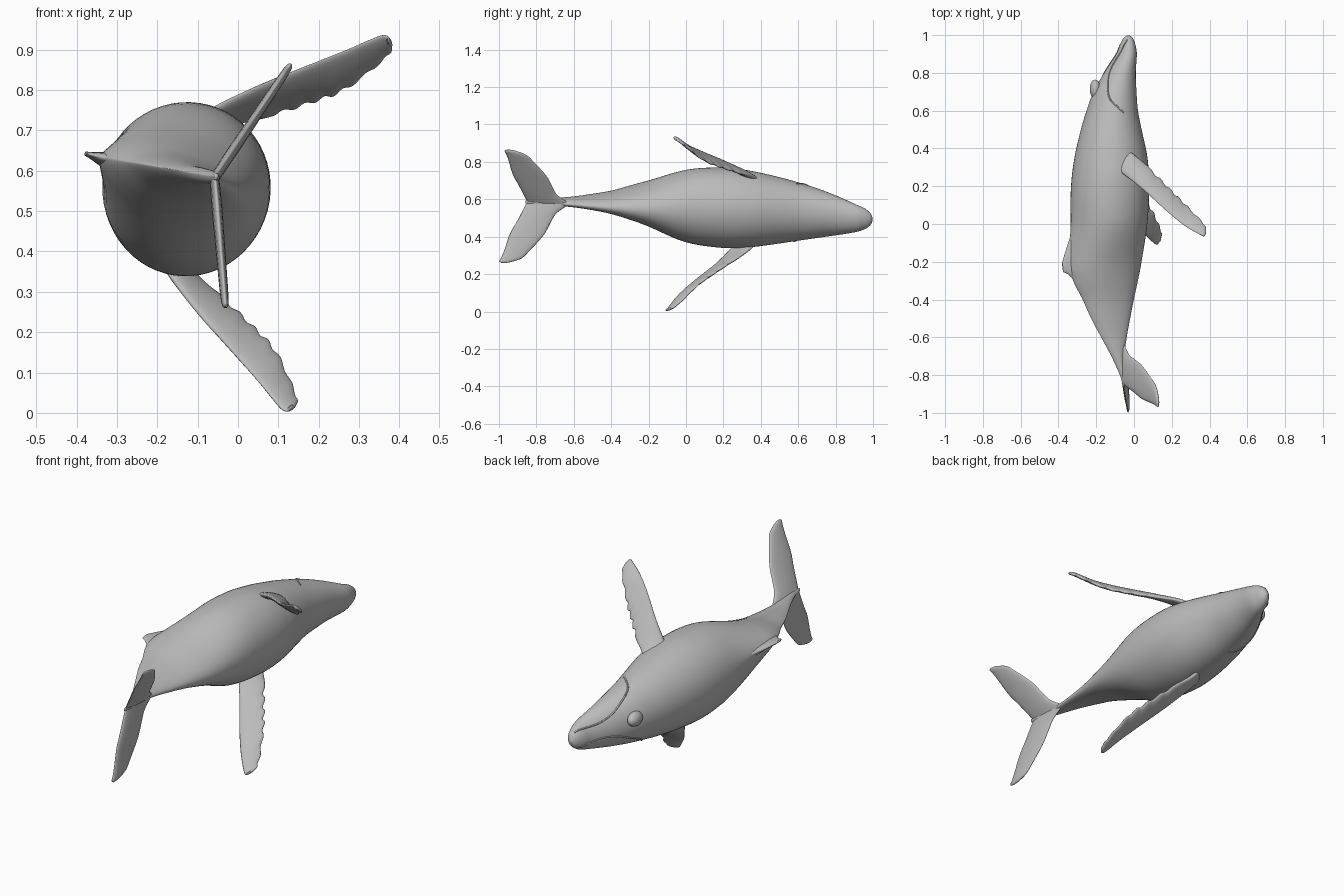
import bpy
import bmesh
from math import sin, cos, pi, radians
from mathutils import Vector, Matrix

if "Cube" in bpy.data.objects:
    bpy.data.objects.remove(bpy.data.objects["Cube"], do_unlink=True)

# The whale is modelled upright (x left, y ahead, z up), then rolled onto its side
POSE = (Matrix.Translation((-0.125, 0, 0.564))
        @ Matrix.Rotation(radians(-75), 4, 'Y')
        @ Matrix.Rotation(radians(2.6), 4, 'Z'))

skin = bpy.data.materials.new("grey_skin")
skin.use_nodes = True
grey = (0.5, 0.5, 0.5, 1)
skin.diffuse_color = grey
skin.node_tree.nodes["Principled BSDF"].inputs["Base Color"].default_value = grey


def spline(rows, t):
    """Smooth interpolation through rows of numbers, t from 0 to 1."""
    n = len(rows) - 1
    i = min(int(t * n), n - 1)
    f = t * n - i
    p = [rows[max(0, min(n, i + k))] for k in (-1, 0, 1, 2)]
    return [b + 0.5 * f * (c - a + f * (2 * a - 5 * b + 4 * c - d
            + f * (3 * (b - c) + d - a))) for a, b, c, d in zip(*p)]


def finish(name, bm):
    bmesh.ops.recalc_face_normals(bm, faces=bm.faces)
    mesh = bpy.data.meshes.new(name)
    bm.to_mesh(mesh)
    bm.free()
    mesh.shade_smooth()
    mesh.materials.append(skin)
    obj = bpy.data.objects.new(name, mesh)
    bpy.context.collection.objects.link(obj)
    obj.matrix_world = POSE
    return obj


def loft(name, rings):
    """Skin a row of closed rings and cap both ends."""
    bm = bmesh.new()
    loops = [[bm.verts.new(p) for p in ring] for ring in rings]
    for a, b in zip(loops, loops[1:]):
        for i in range(len(a)):
            j = (i + 1) % len(a)
            bm.faces.new((a[i], a[j], b[j], b[i]))
    bm.faces.new(loops[0])
    bm.faces.new(loops[-1])
    return finish(name, bm)


# Body sections: position, half width, back height, belly height
BODY = [
    (0.999, 0.008, -0.104, -0.116), (0.985, 0.035, -0.085, -0.133),
    (0.95, 0.06, -0.066, -0.145), (0.9, 0.078, -0.046, -0.152),
    (0.8, 0.108, 0.022, -0.144), (0.7, 0.134, 0.08, -0.146),
    (0.6, 0.157, 0.118, -0.152), (0.5, 0.178, 0.15, -0.17),
    (0.35, 0.204, 0.186, -0.2), (0.2, 0.215, 0.206, -0.208),
    (0, 0.193, 0.214, -0.196), (-0.2, 0.118, 0.23, -0.166),
    (-0.3, 0.084, 0.208, -0.146), (-0.4, 0.055, 0.157, -0.123),
    (-0.5, 0.037, 0.112, -0.102), (-0.6, 0.025, 0.058, -0.082),
    (-0.7, 0.02, 0.004, -0.068), (-0.8, 0.014, -0.042, -0.072),
    (-0.86, 0.008, -0.058, -0.068)]


def body_point(section, angle):
    y, half, top, bottom = section
    c, s = cos(angle), sin(angle)
    keel = max(0, min(1, (0.1 - y) / 0.3))
    power = 1 + 0.5 * keel if s > 0 else 1
    x = half * abs(c) ** power * (1 if c > 0 else -1)
    return Vector((x, y, (top + bottom) / 2 + s * (top - bottom) / 2))


loft("body", [[body_point(spline(BODY, i / 110), 2 * pi * k / 56) for k in range(56)]
              for i in range(111)])


def fin(name, stations, side=1, bumps=0, steps=60):
    """Thin lens-shaped blade; station = leading xyz, trailing xyz, half thickness."""
    path = [spline(stations, i / steps) for i in range(steps + 1)]
    rings = []
    for i, row in enumerate(path):
        before, after = path[max(i - 1, 0)], path[min(i + 1, steps)]
        lead, trail = Vector(row[:3]), Vector(row[3:6])
        span = Vector(after[:3]) + Vector(after[3:6]) - Vector(before[:3]) - Vector(before[3:6])
        normal = span.cross(trail - lead).normalized()
        t = i / steps
        # Knobbly leading edge on the outer blade
        if 0.35 < t < 0.95:
            lead = lead.lerp(trail, bumps * sin((t - 0.35) / 0.6 * pi * 7) ** 2)
        ring = []
        for k in range(20):
            a = 2 * pi * k / 20
            p = lead.lerp(trail, 0.5 - 0.5 * cos(a)) + normal * row[6] * sin(a)
            ring.append((p.x * side, p.y, p.z))
        rings.append(ring)
    return loft(name, rings)


FLIPPER = [
    (0.13, 0.42, -0.03, 0.13, 0.32, 0.06, 0.02),
    (0.195, 0.36, -0.08, 0.21, 0.26, -0.01, 0.018),
    (0.232, 0.29, -0.154, 0.291, 0.167, -0.106, 0.015),
    (0.282, 0.188, -0.243, 0.365, 0.054, -0.209, 0.013),
    (0.335, 0.095, -0.32, 0.426, -0.03, -0.295, 0.011),
    (0.437, -0.02, -0.398, 0.478, -0.08, -0.366, 0.009),
    (0.464, -0.072, -0.396, 0.478, -0.088, -0.385, 0.004)]

# Fluke outline: span, leading edge, trailing edge, half thickness
FLUKE = [(0, -0.62, -0.85, 0.012), (0.05, -0.69, -0.875, 0.013),
         (0.1, -0.72, -0.9, 0.013), (0.165, -0.755, -0.935, 0.012),
         (0.245, -0.825, -0.96, 0.011), (0.285, -0.865, -0.975, 0.01),
         (0.305, -0.915, -0.985, 0.008), (0.313, -0.95, -0.975, 0.003)]
fluke_stations = []
for x, front, back, thick in FLUKE:
    z = -0.06 - 0.35 * x
    fluke_stations.append((x, front, z, x, back, z, thick))

# Mouth corner line: position along the body and height on the section
MOUTH = [(0.975, 0.35), (0.93, 0.6), (0.87, 0.72), (0.8, 0.65),
         (0.74, 0.5), (0.66, 0.3), (0.62, 0.1), (0.585, -0.1)]


def section_at(y):
    """Body section at a given position, found by bisection."""
    low, high = 0.0, 1.0
    for _ in range(30):
        mid = (low + high) / 2
        if spline(BODY, mid)[0] > y:
            low = mid
        else:
            high = mid
    return spline(BODY, low)


def mouth_line(name, side):
    centres = []
    for i in range(61):
        y, height = spline(MOUTH, i / 60)
        p = body_point(section_at(y), height * pi / 2)
        centres.append(Vector((p.x * side, p.y, p.z)))
    rings = []
    for i, p in enumerate(centres):
        run = (centres[min(i + 1, 60)] - centres[max(i - 1, 0)]).normalized()
        u = run.orthogonal().normalized() if i == 0 else (u - run * u.dot(run)).normalized()
        v = run.cross(u)
        rings.append([p + 0.004 * (u * cos(k * pi / 4) + v * sin(k * pi / 4))
                      for k in range(8)])
    loft(name, rings)


# Paired parts
for label, side in (("left", 1), ("right", -1)):
    fin(label + "_flipper", FLIPPER, side, bumps=0.09, steps=90)
    fin(label + "_fluke", fluke_stations, side)
    mouth_line(label + "_mouth_line", side)

# Small hooked fin on the back
fin("dorsal_fin", [(0, 0.04, 0.18, 0, -0.32, 0.16, 0.03),
                   (0, -0.07, 0.222, 0, -0.285, 0.215, 0.018),
                   (0, -0.15, 0.25, 0, -0.265, 0.238, 0.01),
                   (0, -0.205, 0.267, 0, -0.255, 0.262, 0.005)], steps=24)

# Raised guard in front of the blowholes
bm = bmesh.new()
bmesh.ops.create_uvsphere(bm, u_segments=24, v_segments=14, radius=1,
                          matrix=Matrix.Translation((0, 0.715, 0.075))
                          @ Matrix.Diagonal((0.035, 0.05, 0.028, 1)))
finish("blowhole_guard", bm)
